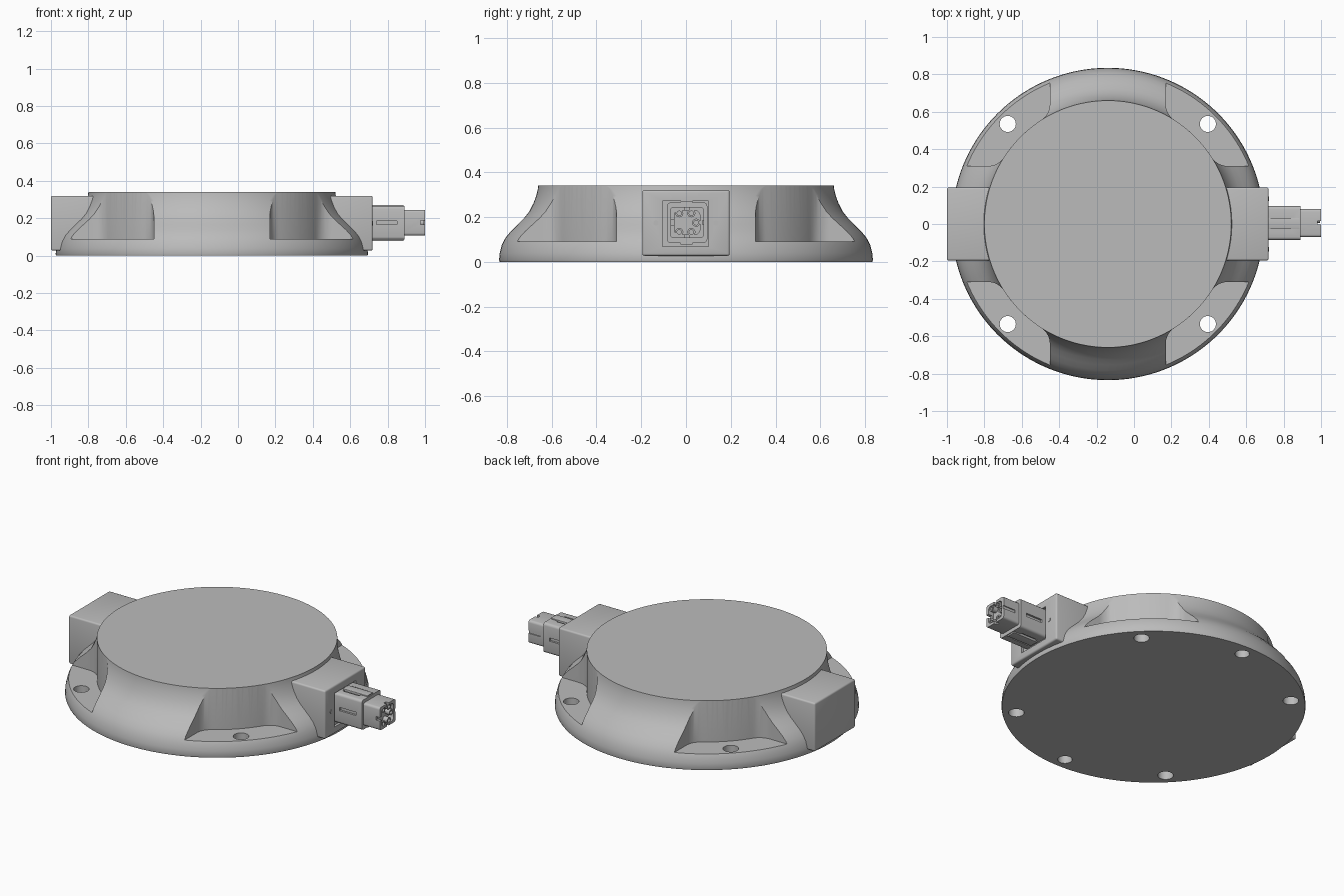
import bpy, bmesh, math
from mathutils import Vector

cube = bpy.data.objects.get("Cube")
if cube:
    bpy.data.objects.remove(cube)

CX = -0.14          # axis of the round body
R_TOP, H = 0.66, 0.34


def material(name, value):
    m = bpy.data.materials.new(name)
    m.use_nodes = True
    m.diffuse_color = (value, value, value, 1)
    m.node_tree.nodes["Principled BSDF"].inputs["Base Color"].default_value = (value, value, value, 1)
    return m


GREY = material("machined grey", 0.5)


def finish(name, bm):
    bmesh.ops.recalc_face_normals(bm, faces=bm.faces)
    me = bpy.data.meshes.new(name)
    bm.to_mesh(me)
    bm.free()
    me.materials.append(GREY)
    ob = bpy.data.objects.new(name, me)
    bpy.context.collection.objects.link(ob)
    return ob


def activate(ob):
    bpy.ops.object.select_all(action='DESELECT')
    ob.select_set(True)
    bpy.context.view_layer.objects.active = ob


def smooth(ob, angle=32):
    activate(ob)
    bpy.ops.object.shade_smooth_by_angle(angle=math.radians(angle))


def box(name, lo, hi, bevel=0.0, axis=None, segments=3):
    """Box from corner to corner; bevels all edges or only those along one axis."""
    bm = bmesh.new()
    bmesh.ops.create_cube(bm, size=1)
    lo, hi = Vector(lo), Vector(hi)
    for v in bm.verts:
        v.co = (lo + hi) / 2 + v.co * (hi - lo)
    if bevel:
        edges = [e for e in bm.edges if axis is None
                 or abs((e.verts[0].co - e.verts[1].co)[axis]) > 1e-5]
        bmesh.ops.bevel(bm, geom=edges, offset=bevel, segments=segments, profile=0.5, affect='EDGES')
    return finish(name, bm)


def cylinder(name, centre, radius, depth, axis='Z', sides=32):
    bm = bmesh.new()
    bmesh.ops.create_cone(bm, cap_ends=True, segments=sides, radius1=radius, radius2=radius, depth=depth)
    for v in bm.verts:
        if axis == 'X':
            v.co = Vector((v.co.z, v.co.x, v.co.y))
        v.co += Vector(centre)
    return finish(name, bm)


def cut(ob, cutters):
    for c in cutters:
        c.hide_render = True
        mod = ob.modifiers.new("cut", 'BOOLEAN')
        mod.operation, mod.solver, mod.object = 'DIFFERENCE', 'EXACT', c
        activate(ob)
        bpy.ops.object.modifier_apply(modifier=mod.name)
        bpy.data.objects.remove(c)


def lathe(name, profile, steps=144):
    bm = bmesh.new()
    rings = [[bm.verts.new((CX + r * math.cos(a), r * math.sin(a), z))
              for a in (2 * math.pi * i / steps for i in range(steps))] for r, z in profile]
    for low, high in zip(rings, rings[1:]):
        for i in range(steps):
            j = (i + 1) % steps
            bm.faces.new((low[i], low[j], high[j], high[i]))
    bm.faces.new(rings[0])
    bm.faces.new(rings[-1])
    return finish(name, bm)


def pocket_cutter(sx, sy):
    """Corner pocket: two straight walls, two fillets and the round inner wall."""
    wall, f, far, floor = 0.31, 0.1, 1.0, 0.09
    cy = math.sqrt((R_TOP + f) ** 2 - (wall + f) ** 2)
    turn = math.atan2(cy, wall + f)
    arc = []
    for i in range(9):
        a = math.pi + (turn - 0) * i / 8
        arc.append((wall + f + f * math.cos(a), cy + f * math.sin(a)))
    t = math.pi / 2 - turn
    inner = []
    for i in range(1, 16):
        a = turn + (t - turn) * i / 16
        inner.append((R_TOP * math.cos(a), R_TOP * math.sin(a)))
    mirrored = [(y, x) for x, y in reversed(arc)]
    outline = [(far, far), (wall, far)] + arc + inner + mirrored + [(far, wall)]
    bm = bmesh.new()
    base = bm.faces.new([bm.verts.new((CX + sx * x, sy * y, floor)) for x, y in outline])
    top = bmesh.ops.extrude_face_region(bm, geom=[base])["geom"]
    bmesh.ops.translate(bm, vec=(0, 0, 0.4), verts=[v for v in top if isinstance(v, bmesh.types.BMVert)])
    return finish("pocket_cutter", bm)


# Round body: domed rim sweeping up to a flat disc
body = lathe("round_body", [
    (0.832, 0), (0.835, 0.008), (0.832, 0.04), (0.823, 0.075), (0.806, 0.108),
    (0.782, 0.137), (0.753, 0.166), (0.724, 0.195), (0.70, 0.225), (0.682, 0.26),
    (0.669, 0.295), (0.662, 0.325), (R_TOP, H)])
corners = [(sx, sy) for sx in (-1, 1) for sy in (-1, 1)]
cut(body, [pocket_cutter(sx, sy) for sx, sy in corners])

# Four through holes, and two blind holes in the underside
cut(body, [cylinder("hole_cutter", (CX + sx * 0.535, sy * 0.535, 0), 0.043, 0.5) for sx, sy in corners])
cut(body, [cylinder("blind_cutter", (CX, s * 0.757, 0), 0.04, 0.12) for s in (-1, 1)])
smooth(body)

# Side housings
left = box("connector_housing", (0.3, -0.195, 0.027), (0.72, 0.195, 0.32), 0.01)
right = box("plain_housing", (-1.0, -0.195, 0.027), (-0.58, 0.195, 0.32), 0.01)
cut(left, [box("recess_cutter", (0.705, -0.105, 0.068), (0.8, 0.1, 0.272))])
for ob in (left, right):
    smooth(ob)

# Housing screws, each with a small socket
for s in (-1, 1):
    screw = cylinder("housing_screw", (0.718, s * 0.134, 0.174), 0.012, 0.01, 'X', 20)
    cut(screw, [cylinder("socket_cutter", (0.725, s * 0.134, 0.174), 0.006, 0.01, 'X', 6)])
    smooth(screw)

# Connector sleeve with side grooves and latch rails
sleeve = box("connector_sleeve", (0.69, -0.085, 0.085), (0.89, 0.095, 0.265), 0.015, axis=0)
cut(sleeve, [box("groove_cutter", (0.74, y - 0.012, 0.165), (0.85, y + 0.012, 0.185)) for y in (-0.085, 0.095)])
cut(sleeve, [box("slot_cutter", (0.73, -0.04, z - 0.008), (0.84, 0.04, z + 0.008)) for z in (0.085, 0.265)])
smooth(sleeve)
for z in (0.083, 0.262):
    smooth(box("latch_rail", (0.72, -0.025, z - 0.006), (0.885, 0.03, z + 0.009), 0.003, axis=0))

# Plug tip with a hollow end, a keyway and split sides
tip = box("plug_tip", (0.87, -0.07, 0.107), (1.0, 0.08, 0.245), 0.014, axis=0)
cut(tip, [box("cavity_cutter", (0.965, -0.052, 0.123), (1.1, 0.062, 0.229), 0.02, axis=0),
          box("key_cutter", (0.975, -0.09, 0.165), (1.1, -0.03, 0.187)),
          box("notch_cutter", (0.98, -0.004, 0.09), (1.1, 0.016, 0.26)),
          box("side_cutter", (0.92, 0.074, 0.167), (1.1, 0.1, 0.185))])
smooth(tip)

# Contact tubes inside the tip
for y, z in [(-0.03, 0.133), (-0.03, 0.217), (0.024, 0.133), (0.024, 0.217), (0.045, 0.175)]:
    tube = cylinder("contact_tube", (0.97, y, z), 0.018, 0.05, 'X', 20)
    cut(tube, [cylinder("bore_cutter", (0.99, y, z), 0.01, 0.03, 'X', 16)])
    smooth(tube)
